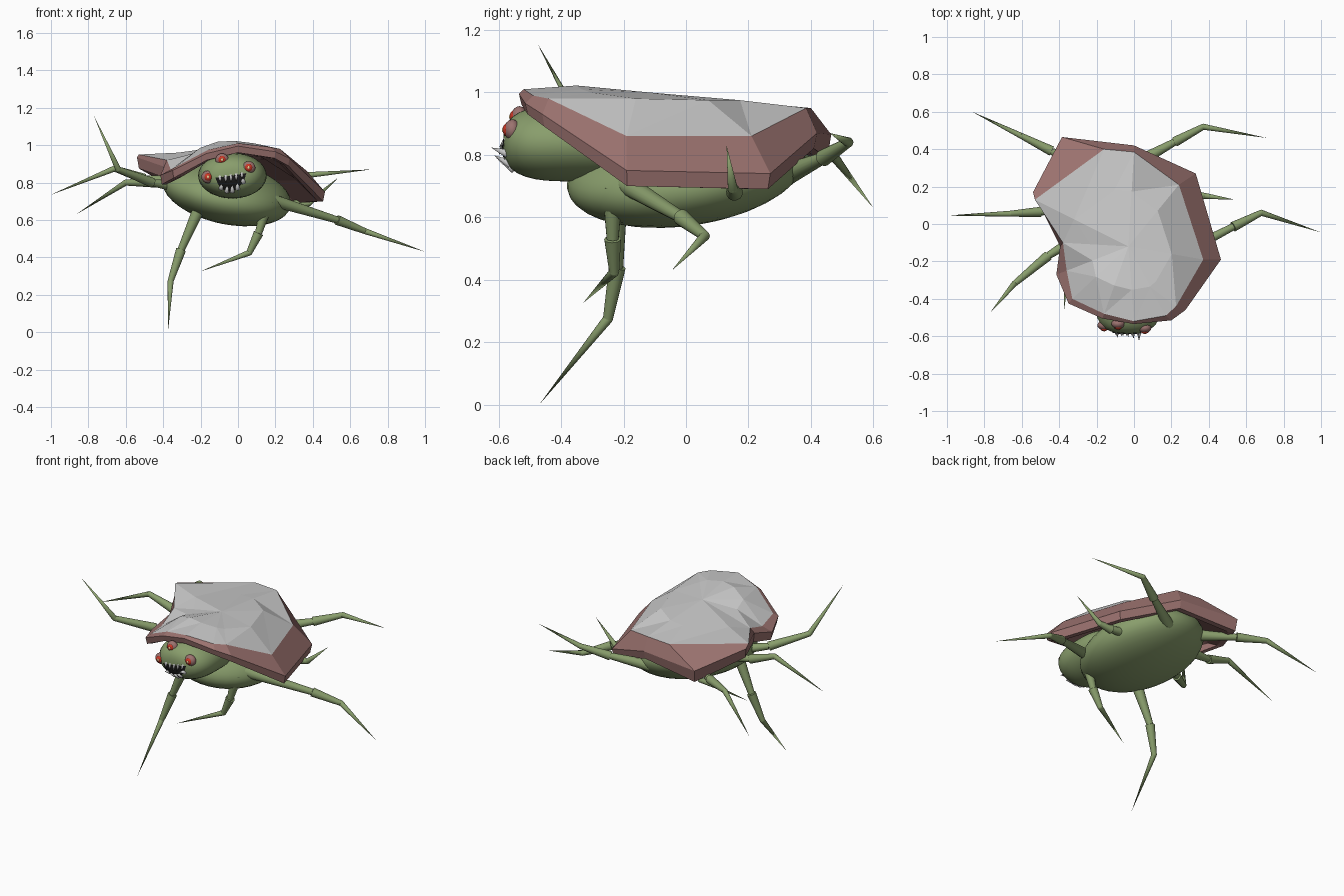
import bpy, bmesh, math
from mathutils import Vector, Matrix

if "Cube" in bpy.data.objects:
    bpy.data.objects.remove(bpy.data.objects["Cube"])


def mat(name, rgb):
    m = bpy.data.materials.new(name)
    m.diffuse_color = (*rgb, 1)
    m.use_nodes = True
    m.node_tree.nodes["Principled BSDF"].inputs["Base Color"].default_value = m.diffuse_color
    return m


GREEN = mat("green skin", (0.25, 0.34, 0.15))
PINK = mat("pink rim", (0.33, 0.17, 0.16))
RED = mat("red iris", (0.6, 0.04, 0.02))
YELLOW = mat("pale pupil", (0.85, 0.6, 0.3))
BLACK = mat("mouth black", (0.01, 0.01, 0.01))


def finish(name, bm, material=None, smooth=False):
    bmesh.ops.recalc_face_normals(bm, faces=bm.faces[:])
    me = bpy.data.meshes.new(name)
    bm.to_mesh(me)
    bm.free()
    for p in me.polygons:
        p.use_smooth = smooth
    if smooth:
        me.set_sharp_from_angle(angle=math.radians(50))
    if material:
        me.materials.append(material)
    ob = bpy.data.objects.new(name, me)
    bpy.context.collection.objects.link(ob)
    return ob


def ellipsoid(name, loc, size, material, rot=(0, 0, 0), seg=32):
    bm = bmesh.new()
    bmesh.ops.create_uvsphere(bm, u_segments=seg, v_segments=seg // 2, radius=1)
    for v in bm.verts:
        v.co = Vector(a * b for a, b in zip(v.co, size))
    ob = finish(name, bm, material, True)
    ob.location, ob.rotation_euler = loc, rot
    return ob


def taper(bm, a, b, r1, r2, sides=16):
    a, b = Vector(a), Vector(b)
    d = b - a
    m = Matrix.Translation((a + b) / 2) @ d.to_track_quat('Z', 'Y').to_matrix().to_4x4()
    bmesh.ops.create_cone(bm, cap_ends=True, segments=sides, radius1=r1,
                          radius2=r2, depth=d.length, matrix=m)


# Belly, rolled and pitched
ellipsoid("body", (-0.06, 0.0, 0.745), (0.35, 0.385, 0.16), GREEN,
          (math.radians(8), math.radians(12), 0), 40)

# Blunt head
HC, HR = Vector((-0.03, -0.36, 0.837)), Vector((0.183, 0.225, 0.122))


def face_y(x, z):
    r = min(0.99, math.hypot((x - HC.x) / HR.x, (z - HC.z) / HR.z))
    return HC.y - HR.y * (1 - r ** 3) ** (1 / 3)


bm = bmesh.new()
bmesh.ops.create_uvsphere(bm, u_segments=40, v_segments=24, radius=1)
for v in bm.verts:
    c = v.co / (math.hypot(v.co.x, v.co.z) ** 3 + abs(v.co.y) ** 3) ** (1 / 3)
    v.co = HC + Vector(a * b for a, b in zip(c, HR))
finish("head", bm, GREEN, True)

# Three eyes: socket, iris, pupil
for i, (x, z) in enumerate([(-0.16, 0.83), (0.057, 0.88), (-0.085, 0.922)]):
    y = face_y(x, z) + 0.012
    ellipsoid(f"eye_socket_{i}", (x, y, z), (0.036, 0.026, 0.034), PINK, seg=16)
    ellipsoid(f"eye_iris_{i}", (x, y - 0.017, z), (0.021, 0.014, 0.021), RED, seg=16)
    ellipsoid(f"eye_pupil_{i}", (x, y - 0.028, z), (0.007, 0.005, 0.009), YELLOW, seg=12)


# Grinning mouth hugging the face
def lips(t):
    x = -0.12 + 0.165 * t
    arch = math.sin(math.pi * t)
    base = 0.826 + 0.025 * t
    return x, base - 0.002 * arch, base - 0.085 * arch ** 0.6


bm = bmesh.new()
N, M = 16, 5
rows = []
for i in range(N + 1):
    x, hi, lo = lips(i / N)
    zs = [lo + (hi - lo) * j / M for j in range(M + 1)]
    rows.append([bm.verts.new((x, face_y(x, z) - 0.004, z)) for z in zs])
for a, b in zip(rows, rows[1:]):
    for j in range(M):
        bm.faces.new((a[j], b[j], b[j + 1], a[j + 1]))
finish("mouth", bm, BLACK)

# Teeth along both lips
bm = bmesh.new()
for t in (0.15, 0.33, 0.5, 0.67, 0.85):
    x, hi, lo = lips(t)
    h = (hi - lo) * 0.42
    taper(bm, (x, face_y(x, hi) + 0.008, hi), (x, face_y(x, hi) - 0.015, hi - h), 0.012, 0)
    x, hi, lo = lips(t + 0.04)
    taper(bm, (x, face_y(x, lo) + 0.008, lo), (x, face_y(x, lo) - 0.045, lo + h * 0.9), 0.014, 0)
finish("teeth", bm, None, True)

# Shell: rim outline and border of the grey top (x, y, z)
RIM = [(-0.385, 0.465, 0.865), (0, 0.42, 0.87), (0.33, 0.27, 0.74), (0.465, -0.19, 0.75),
       (0.275, -0.46, 0.93), (0.20, -0.515, 0.965), (0, -0.535, 0.995), (-0.17, -0.505, 0.955),
       (-0.35, -0.425, 0.865), (-0.415, -0.27, 0.84), (-0.395, -0.12, 0.885), (-0.54, 0.17, 0.935)]
EDGE = [(-0.16, 0.40, 0.95), (0, 0.385, 0.95), (0.24, 0.21, 0.86), (0.37, -0.19, 0.86),
        (0.225, -0.44, 0.98), (0.17, -0.49, 0.99), (0, -0.52, 1.01), (-0.16, -0.48, 0.975),
        (-0.33, -0.40, 0.885), (-0.36, -0.25, 0.87), (-0.38, -0.10, 0.92), (-0.53, 0.13, 0.95)]
MID_Z = [0.97, 0.975, 0.975, 0.98, 1.0, 1.01, 1.022, 1.02, 0.985, 0.96, 0.955, 0.96]
THICK = [0.075, 0.05, 0.05, 0.05, 0.04, 0.035, 0.035, 0.035, 0.04, 0.05, 0.06, 0.06]
PEAK = Vector((-0.03, -0.12, 1.0))


def bridge(bm, rings, tip):
    loops = [[bm.verts.new(p) for p in r] for r in rings]
    n = len(loops[0])
    for a, b in zip(loops, loops[1:]):
        for i in range(n):
            bm.faces.new((a[i], a[(i + 1) % n], b[(i + 1) % n], b[i]))
    c = bm.verts.new(tip)
    for i in range(n):
        bm.faces.new((loops[-1][i], loops[-1][(i + 1) % n], c))


def scaled(ring, k, dz):
    return [(PEAK.x + (x - PEAK.x) * k, PEAK.y + (y - PEAK.y) * k, z + dz) for x, y, z in ring]


mid = [(x, y, z) for (x, y, _), z in zip(scaled(EDGE, 0.58, 0), MID_Z)]
low = [(x, y, z - t) for (x, y, z), t in zip(RIM, THICK)]
bm = bmesh.new()
bridge(bm, [EDGE, mid], PEAK)
bmesh.ops.triangulate(bm, faces=bm.faces[:])
finish("shell_top", bm)
bm = bmesh.new()
bridge(bm, [EDGE, RIM, scaled(low, 0.98, 0), scaled(low, 0.92, 0),
            scaled(EDGE, 0.88, -0.05), scaled(mid, 0.9, -0.05)], PEAK - Vector((0, 0, 0.05)))
finish("shell_rim", bm, PINK)

# Eight legs: base, joint, knee, tip
LEGS = [
    ((-0.28, -0.06, 0.77), (-0.46, -0.17, 0.80), (-0.64, -0.32, 0.87), (-0.77, -0.475, 1.155)),
    ((-0.30, 0.09, 0.80), (-0.50, 0.065, 0.82), (-0.66, 0.055, 0.875), (-1.0, 0.045, 0.735)),
    ((-0.25, 0.26, 0.80), (-0.44, 0.39, 0.80), (-0.60, 0.47, 0.80), (-0.865, 0.60, 0.63)),
    ((0.02, 0.33, 0.74), (0.22, 0.44, 0.79), (0.37, 0.52, 0.84), (0.71, 0.46, 0.87)),
    ((0.18, 0.15, 0.70), (0.30, 0.155, 0.68), (0.38, 0.15, 0.69), (0.54, 0.13, 0.83)),
    ((0.17, -0.20, 0.71), (0.53, -0.015, 0.60), (0.68, 0.06, 0.54), (1.0, -0.045, 0.43)),
    ((-0.20, -0.22, 0.68), (-0.305, -0.22, 0.44), (-0.36, -0.25, 0.275), (-0.375, -0.47, 0.0)),
    ((0.16, -0.235, 0.70), (0.11, -0.235, 0.53), (0.06, -0.23, 0.425), (-0.20, -0.33, 0.325)),
]
for i, (base, joint, knee, tip) in enumerate(LEGS):
    bm = bmesh.new()
    taper(bm, base, joint, 0.034, 0.019)
    taper(bm, joint, knee, 0.027, 0.016)
    bmesh.ops.create_icosphere(bm, subdivisions=2, radius=0.0165,
                               matrix=Matrix.Translation(knee))
    taper(bm, knee, tip, 0.016, 0.0)
    finish(f"leg_{i + 1}", bm, GREEN, True)
